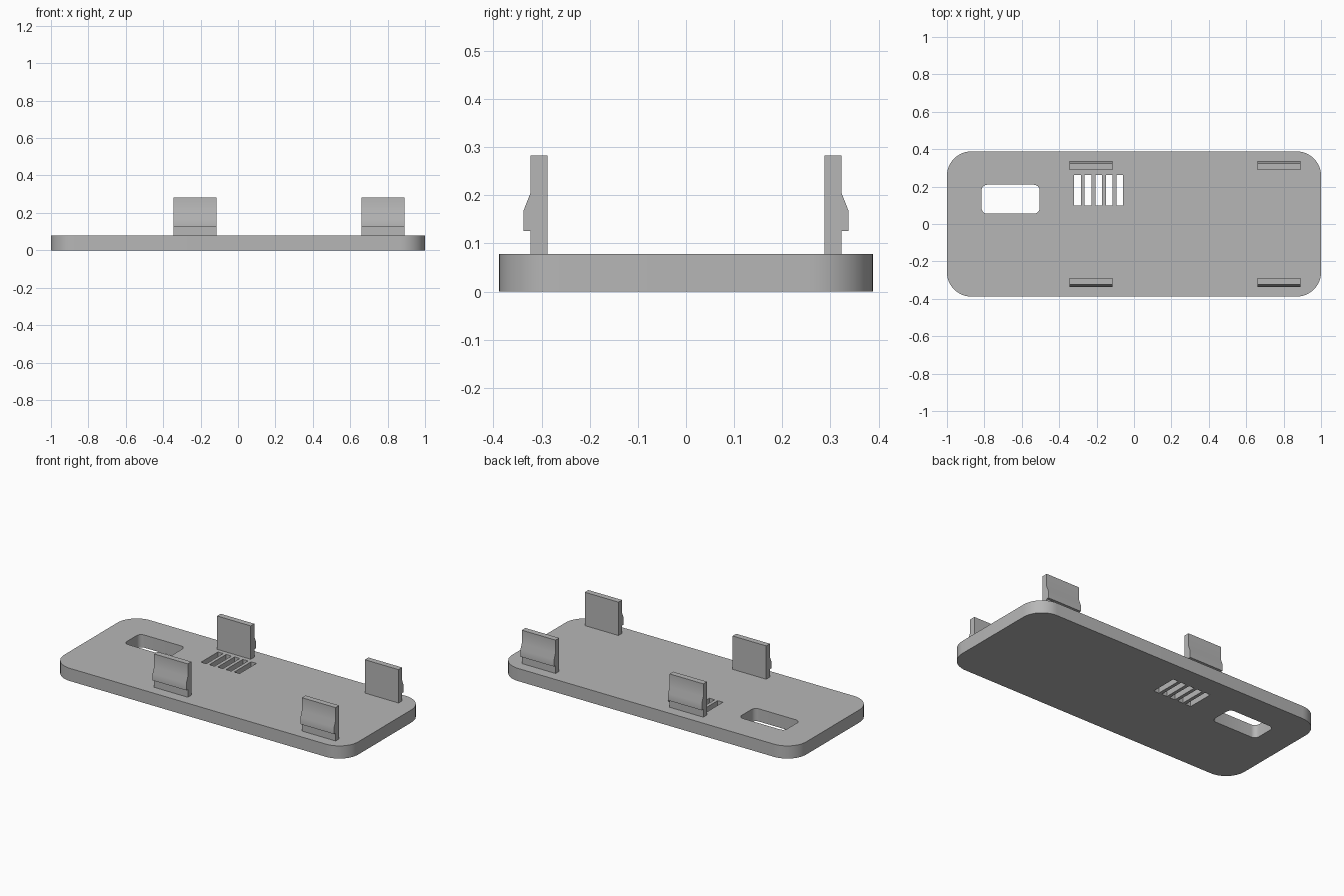
import bpy, bmesh
from math import pi, sin, cos

cube = bpy.data.objects.get("Cube")
if cube:
    bpy.data.objects.remove(cube, do_unlink=True)

grey = bpy.data.materials.new("plain grey")
grey.use_nodes = True
colour = (0.47, 0.47, 0.47, 1)
grey.diffuse_color = colour
grey.node_tree.nodes["Principled BSDF"].inputs["Base Color"].default_value = colour


def prism(name, outline, direction):
    """Extrude a closed outline of 3D points along a direction."""
    bm = bmesh.new()
    face = bm.faces.new([bm.verts.new(p) for p in outline])
    moved = bmesh.ops.extrude_face_region(bm, geom=[face], use_keep_orig=True)["geom"]
    bmesh.ops.translate(bm, vec=direction,
                        verts=[v for v in moved if isinstance(v, bmesh.types.BMVert)])
    bmesh.ops.recalc_face_normals(bm, faces=bm.faces)
    mesh = bpy.data.meshes.new(name)
    bm.to_mesh(mesh)
    bm.free()
    mesh.materials.append(grey)
    obj = bpy.data.objects.new(name, mesh)
    bpy.context.collection.objects.link(obj)
    return obj


def rectangle(x0, x1, y0, y1, z, radius=0, steps=12):
    """Outline of a rectangle, with rounded corners if a radius is given."""
    if not radius:
        return [(x0, y0, z), (x1, y0, z), (x1, y1, z), (x0, y1, z)]
    corners = [(x1 - radius, y1 - radius), (x0 + radius, y1 - radius),
               (x0 + radius, y0 + radius), (x1 - radius, y0 + radius)]
    points = []
    for quarter, (cx, cy) in enumerate(corners):
        for i in range(steps + 1):
            a = (quarter + i / steps) * pi / 2
            points.append((cx + radius * cos(a), cy + radius * sin(a), z))
    return points


def smooth(obj):
    bpy.ops.object.select_all(action="DESELECT")
    obj.select_set(True)
    bpy.context.view_layer.objects.active = obj
    bpy.ops.object.shade_smooth_by_angle(angle=pi / 6)


# Base plate with rounded corners
thickness = 0.078
plate = prism("base_plate", rectangle(-1, 1, -0.388, 0.388, 0, 0.13), (0, 0, thickness))

# Cutters for the rounded window and the row of vent slots
through = (0, 0, 0.3)
cutters = [prism("window_cutter", rectangle(-0.815, -0.505, 0.055, 0.21, -0.1, 0.03, 6), through)]
for i in range(5):
    x = -0.302 + i * 0.0565
    cutters.append(prism(f"slot_cutter_{i + 1}",
                         rectangle(x - 0.018, x + 0.018, 0.098, 0.262, -0.1), through))

bpy.context.view_layer.objects.active = plate
for cutter in cutters:
    cut = plate.modifiers.new("opening", "BOOLEAN")
    cut.operation = "DIFFERENCE"
    cut.solver = "EXACT"
    cut.object = cutter
    bpy.ops.object.modifier_apply(modifier=cut.name)
    bpy.data.objects.remove(cutter, do_unlink=True)
smooth(plate)

# Snap clips: upright tabs with an outward barb, mirrored front to back
profile = [(0.288, thickness), (0.323, thickness), (0.323, 0.126), (0.338, 0.126),
           (0.338, 0.167), (0.323, 0.205), (0.323, 0.283), (0.288, 0.283)]
for end, x in (("right", -0.344), ("left", 0.661)):
    for side, sign in (("front", -1), ("back", 1)):
        clip = prism(f"{side}_{end}_clip", [(x, sign * y, z) for y, z in profile], (0.229, 0, 0))
        smooth(clip)
